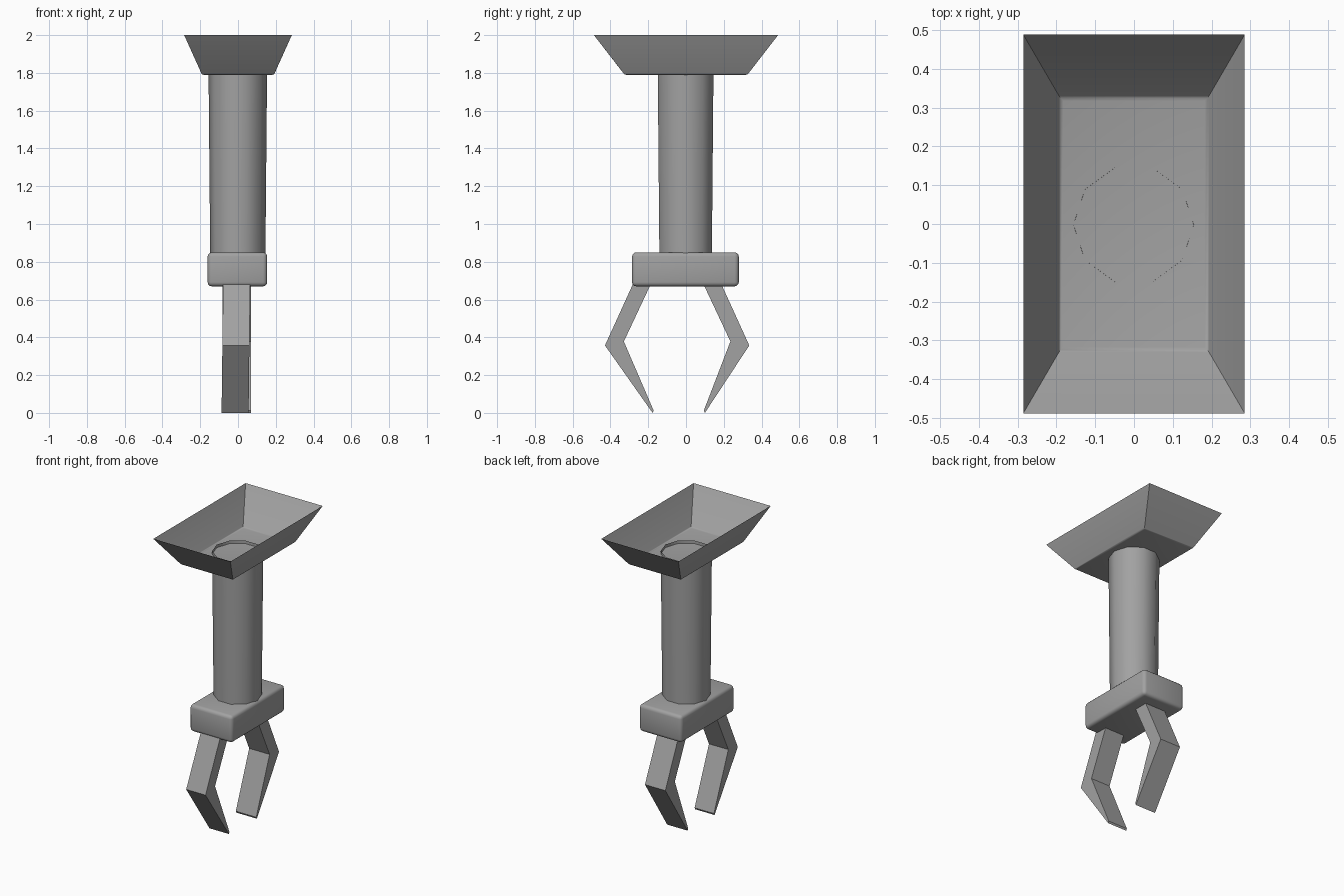
import bpy
import bmesh
from math import radians
from mathutils import Matrix

cube = bpy.data.objects.get("Cube")
if cube:
    bpy.data.objects.remove(cube, do_unlink=True)

grey = bpy.data.materials.new("plain grey")
grey.use_nodes = True
grey.diffuse_color = (0.36, 0.36, 0.36, 1)
grey.node_tree.nodes["Principled BSDF"].inputs["Base Color"].default_value = grey.diffuse_color


def finish(bm, name, smooth=None):
    mesh = bpy.data.meshes.new(name)
    bm.to_mesh(mesh)
    bm.free()
    mesh.materials.append(grey)
    obj = bpy.data.objects.new(name, mesh)
    bpy.context.collection.objects.link(obj)
    if smooth:
        bpy.ops.object.select_all(action="DESELECT")
        obj.select_set(True)
        bpy.context.view_layer.objects.active = obj
        bpy.ops.object.shade_smooth_by_angle(angle=radians(smooth))
    return obj


def box(size, centre):
    bm = bmesh.new()
    bmesh.ops.create_cube(bm, size=1, matrix=Matrix.Translation(centre) @ Matrix.Diagonal((*size, 1)))
    return bm


# Open tray: a thin-walled box flared towards its missing top
bm = box((0.38, 0.65, 0.21), (0, 0, 1.895))
for v in bm.verts:
    if v.co.z > 1.9:
        v.co.x *= 1.5
        v.co.y *= 1.5
top = [f for f in bm.faces if f.normal.z > 0.9]
bmesh.ops.delete(bm, geom=top, context="FACES_ONLY")
rim = [e for e in bm.edges if all(v.co.z < 1.8 for v in e.verts)]
bmesh.ops.bevel(bm, geom=rim, offset=0.008, segments=2, profile=0.5, affect="EDGES")
finish(bm, "tray", 35)

# Ten-sided arm, open at the top, its end just above the tray floor
bm = bmesh.new()
bmesh.ops.create_cone(bm, segments=10, radius1=0.146, radius2=0.155, depth=0.98,
                      matrix=Matrix.Translation((-0.001, -0.002, 1.32)) @ Matrix.Rotation(radians(90), 4, "Z"))
caps = [f for f in bm.faces if f.normal.z > 0.9]
bmesh.ops.delete(bm, geom=caps, context="FACES_ONLY")
finish(bm, "arm", 40)

# Rounded wrist block
bm = box((0.315, 0.565, 0.18), (-0.003, -0.003, 0.76))
bmesh.ops.bevel(bm, geom=bm.edges[:], offset=0.022, segments=3, profile=0.5, affect="EDGES")
finish(bm, "wrist_block", 35)


# Bent, pointed fingers extruded across the width
def finger(name, side, shift, x0, x1, tip):
    outline = [(0.235, 0.68), (0.382, 0.357), (tip, 0), (tip - 0.006, 0.012), (0.282, 0.378), (0.14, 0.68)]
    bm = bmesh.new()
    face = bm.faces.new([bm.verts.new((x0, side * y + shift, z)) for y, z in outline])
    out = bmesh.ops.extrude_face_region(bm, geom=[face])["geom"]
    bmesh.ops.translate(bm, verts=[g for g in out if isinstance(g, bmesh.types.BMVert)], vec=(x1 - x0, 0, 0))
    bmesh.ops.recalc_face_normals(bm, faces=bm.faces[:])
    return finish(bm, name)


front = finger("front_finger", -1, -0.047, -0.087, 0.056, 0.13)
for v in front.data.vertices:
    v.co.x += 0.012 * v.co.z
finger("back_finger", 1, -0.047, -0.082, 0.069, 0.147)
